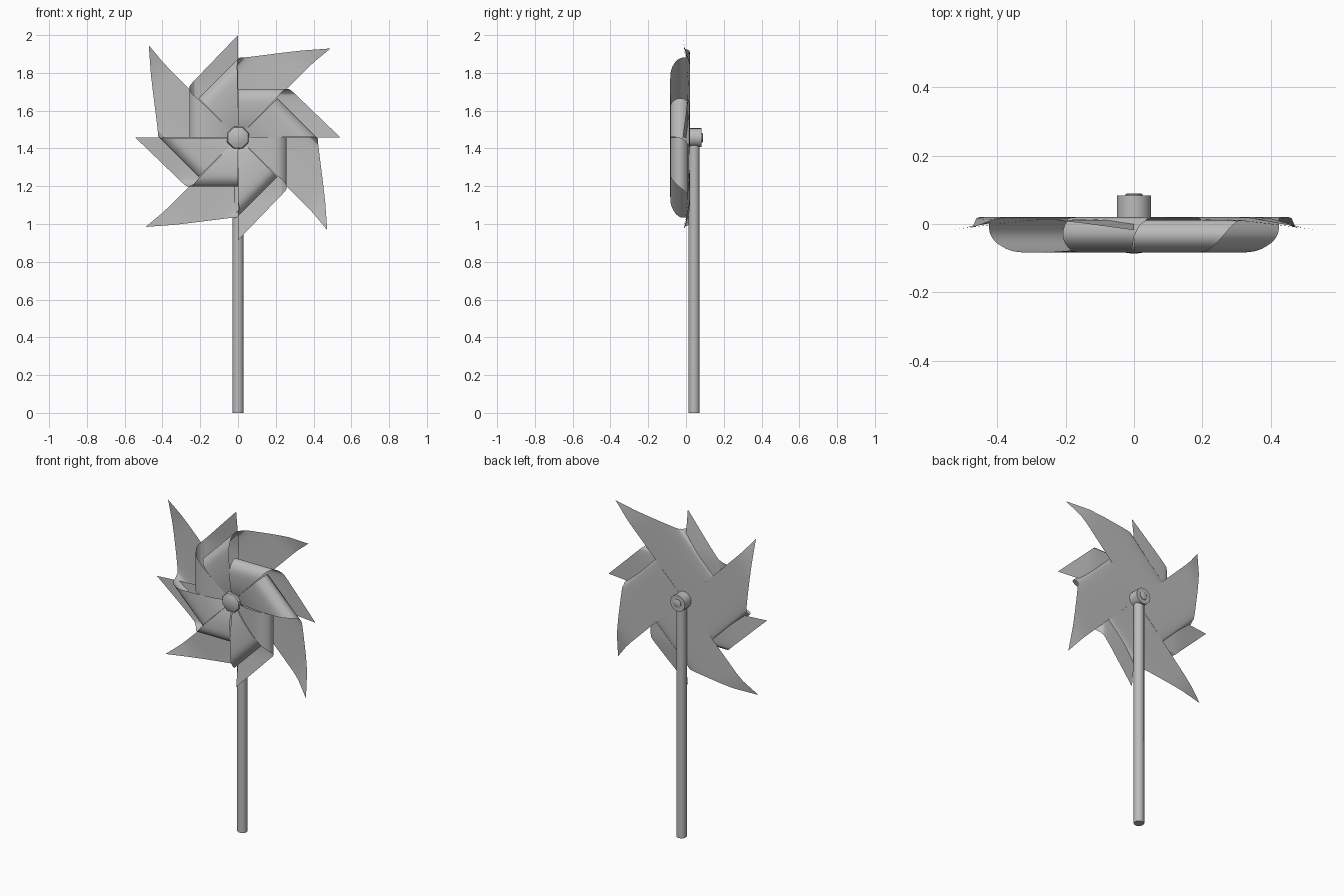
import bpy, bmesh, math

cube = bpy.data.objects.get("Cube")
if cube:
    bpy.data.objects.remove(cube, do_unlink=True)

HUB_Z = 1.457

grey = bpy.data.materials.new("plain grey")
grey.use_nodes = True
grey.diffuse_color = (0.5, 0.5, 0.5, 1)
bsdf = grey.node_tree.nodes["Principled BSDF"]
bsdf.inputs["Base Color"].default_value = (0.5, 0.5, 0.5, 1)
bsdf.inputs["Roughness"].default_value = 0.7


def finish(name, bm, angle):
    """Turn a bmesh into a named, shaded object."""
    mesh = bpy.data.meshes.new(name)
    bm.to_mesh(mesh)
    bm.free()
    obj = bpy.data.objects.new(name, mesh)
    bpy.context.collection.objects.link(obj)
    mesh.materials.append(grey)
    bpy.ops.object.select_all(action='DESELECT')
    obj.select_set(True)
    bpy.context.view_layer.objects.active = obj
    bpy.ops.object.shade_smooth_by_angle(angle=math.radians(angle))
    return obj


def smooth_path(points, steps):
    """Catmull-Rom curve through the points."""
    p = [points[0]] + points + [points[-1]]
    out = []
    for i in range(1, len(p) - 2):
        for s in range(steps):
            t = s / steps
            out.append([0.5 * (2 * b + (c - a) * t + (2 * a - 5 * b + 4 * c - d) * t * t
                               + (3 * b - a - 3 * c + d) * t ** 3)
                        for a, b, c, d in zip(p[i - 1], p[i], p[i + 1], p[i + 2])])
    return out + [list(points[-1])]


def blade(name, degrees, profile, bend_start, bend, skew):
    """Paper blade rolled forward to the hub; profile holds (height, depth, width)."""
    ca, sa = math.cos(math.radians(degrees)), math.sin(math.radians(degrees))
    tip = profile[0][2]
    columns = 12
    bm = bmesh.new()
    rows = []
    for v, y, width in smooth_path(profile, 5):
        row = []
        for c in range(columns + 1):
            u = width * c / columns
            # the outer tip leans forward
            lean = bend * max(0, u - bend_start) / (tip - bend_start)
            w = v + skew * max(0, u - bend_start) / (tip - bend_start)
            row.append(bm.verts.new((u * ca - w * sa, y - lean, HUB_Z + u * sa + w * ca)))
        rows.append(row)
    for a, b in zip(rows, rows[1:]):
        for c in range(columns):
            bm.faces.new((a[c], a[c + 1], b[c + 1], b[c]))
    return finish(name, bm, 40)


def lathe(name, profile, sides, axis, centre, turn=0, angle=35):
    """Solid of revolution from (radius, position) pairs along the y or z axis."""
    bm = bmesh.new()
    rings = []
    for r, h in profile:
        ring = []
        for i in range(sides):
            a = turn + 2 * math.pi * i / sides
            p, q = r * math.cos(a), r * math.sin(a)
            x, y, z = (p, h, q) if axis == 'y' else (p, q, h)
            ring.append(bm.verts.new((x + centre[0], y + centre[1], z + centre[2])))
        rings.append(ring)
    for a, b in zip(rings, rings[1:]):
        for i in range(sides):
            j = (i + 1) % sides
            bm.faces.new((a[i], a[j], b[j], b[i]))
    bm.faces.new(rings[0])
    bm.faces.new(rings[-1])
    bmesh.ops.recalc_face_normals(bm, faces=bm.faces)
    return finish(name, bm, angle)


# Back sheet with long tips, front sheet with short tips
long_profile = [(0, .020, .68), (.24, .020, .37), (.28, .005, .32), (.295, -.03, .30),
                (.28, -.062, .275), (.235, -.083, .23), (.12, -.076, .118), (.015, -.05, .015)]
short_profile = [(0, .012, .543), (.20, .012, .335), (.24, .0, .293), (.258, -.03, .265),
                 (.245, -.062, .235), (.20, -.083, .195), (.10, -.076, .098), (.015, -.05, .015)]
for k in range(4):
    blade(f"long_blade_{k + 1}", 45 + 90 * k, long_profile, .55, .03, -.012)
    blade(f"short_blade_{k + 1}", 90 * k, short_profile, .30, .03, 0)

# Front button holding the folded corners
lathe("front_button", [(.062, -.035), (.065, -.055), (.058, -.074), (.035, -.083), (.012, -.086)],
      8, 'y', (0, 0, HUB_Z), math.radians(22.5))

# Axle through the sheets, back hub and its end cap
lathe("axle", [(.015, -.06), (.015, .05)], 12, 'y', (0, 0, HUB_Z))
lathe("back_hub", [(.05, .018), (.05, .083)], 20, 'y', (0, 0, HUB_Z))
lathe("hub_cap", [(.025, .08), (.025, .087), (.02, .090)], 16, 'y', (0, 0, HUB_Z))

# Stick
lathe("stick", [(.03, 0), (.03, 1.43)], 10, 'z', (0, .043, 0), angle=40)
